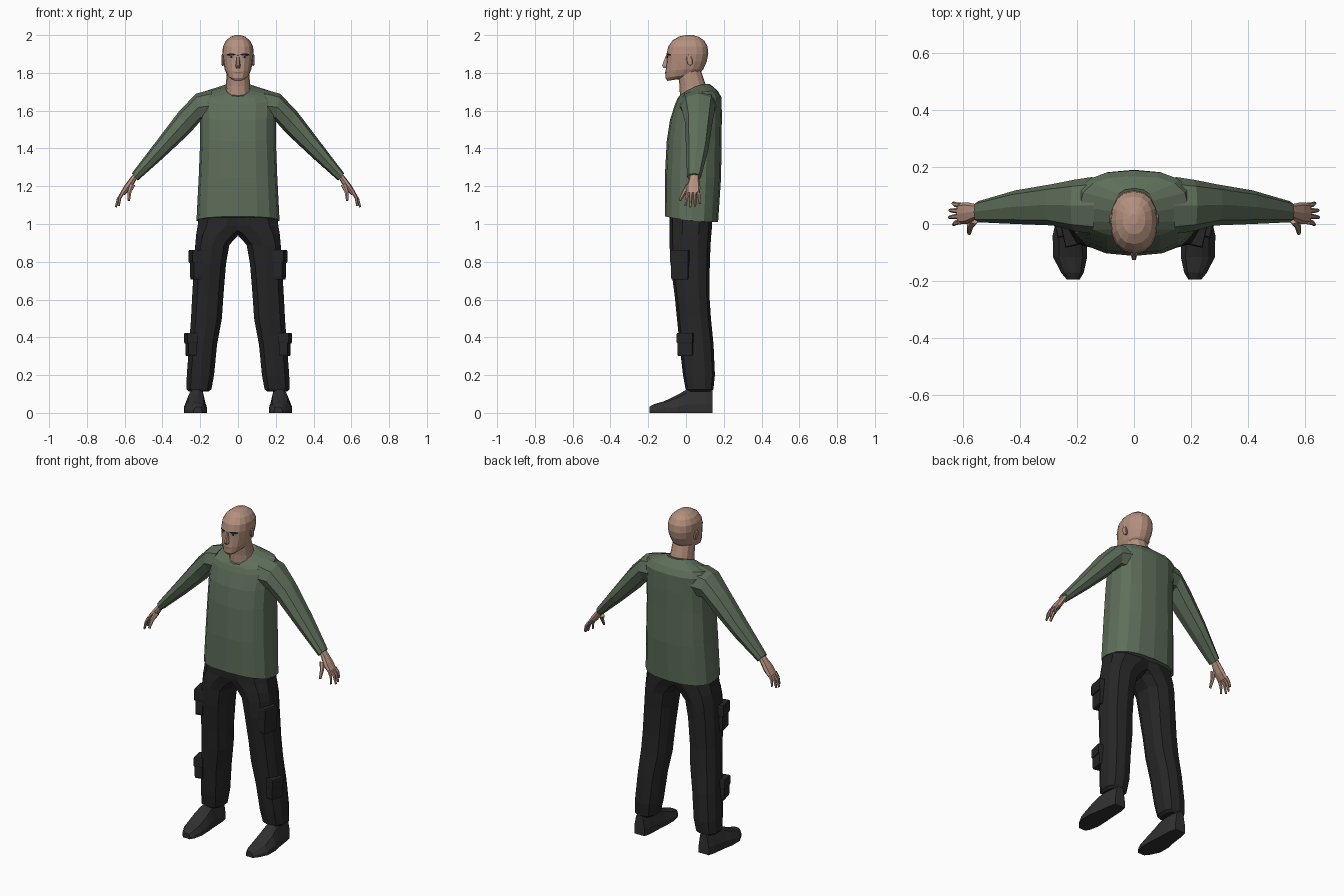
import bpy, bmesh, math
from mathutils import Vector
from mathutils.bvhtree import BVHTree


def material(name, rgb):
    m = bpy.data.materials.new(name)
    m.diffuse_color = (*rgb, 1)
    return m


SKIN = material("skin", (0.46, 0.28, 0.21))
GREEN = material("shirt green", (0.112, 0.156, 0.102))
BLACK = material("trouser black", (0.019, 0.019, 0.020))
BOOT = material("boot grey", (0.030, 0.030, 0.031))
DARK = material("brow dark", (0.012, 0.010, 0.010))
EYE = material("eye grey", (0.25, 0.24, 0.23))
LIP = material("lip brown", (0.27, 0.14, 0.11))


def finish(name, bm, mat, mirror=False):
    bmesh.ops.recalc_face_normals(bm, faces=bm.faces[:])
    me = bpy.data.meshes.new(name)
    bm.to_mesh(me)
    bm.free()
    me.materials.append(mat)
    ob = bpy.data.objects.new(name, me)
    bpy.context.collection.objects.link(ob)
    if mirror:
        ob.modifiers.new("mirror", 'MIRROR').use_mirror_merge = False
    return ob


def loft(rings, bm=None):
    """Skin a list of equal-length point rings and cap both ends."""
    bm = bm or bmesh.new()
    vs = [[bm.verts.new(p) for p in r] for r in rings]
    n = len(vs[0])
    for a, b in zip(vs, vs[1:]):
        for i in range(n):
            j = (i + 1) % n
            bm.faces.new((a[i], a[j], b[j], b[i]))
    bm.faces.new(vs[0])
    bm.faces.new(vs[-1])
    return bm


def oval(n, e=1.0, turn=0.0):
    """Unit superellipse points; e below 1 is boxier."""
    out = []
    for i in range(n):
        a = 2 * math.pi * (i + turn) / n
        c, s = math.cos(a), math.sin(a)
        out.append((math.copysign(abs(c) ** e, c), math.copysign(abs(s) ** e, s)))
    return out


def flat_ring(x0, x1, yf, yb, zf, zb=None, n=16, e=0.8, turn=0.0):
    """Level ring, dipping towards the front from zb to zf."""
    zb = zf if zb is None else zb
    pts = []
    for u, v in oval(n, e, turn):
        t = (v + 1) / 2
        pts.append(((x0 + x1) / 2 + u * (x1 - x0) / 2,
                    yf + t * (yb - yf), zb - (zb - zf) * (1 - t) ** 2))
    return pts


def arm_ring(xt, zt, xb, zb, yf, yb, n=8, e=0.85):
    """Ring across the arm, from its top edge to its bottom edge."""
    return [((xt + xb) / 2 + u * (xt - xb) / 2, (yf + yb) / 2 + v * (yb - yf) / 2,
             (zt + zb) / 2 + u * (zt - zb) / 2) for u, v in oval(n, e)]


def finger(bm, a, b, r0, r1):
    a, b = Vector(a), Vector(b)
    q = (b - a).to_track_quat('Z', 'Y')
    mid = a.lerp(b, 0.5) + Vector((0.006, 0, 0.004))
    loft([[c + q @ Vector((u * r, v * r, 0)) for u, v in oval(6)]
          for c, r in ((a, r0), (mid, (r0 + r1) / 2), (b, r1))], bm)


# Shirt body: hem, chest, shoulder line, neckline
body = [(0.22, -0.110, 0.170, 1.040, 1.010), (0.208, -0.112, 0.186, 1.25, 1.25),
        (0.200, -0.102, 0.188, 1.44, 1.45), (0.200, -0.085, 0.190, 1.55, 1.57),
        (0.205, -0.058, 0.188, 1.635, 1.67), (0.190, -0.046, 0.168, 1.662, 1.705),
        (0.072, -0.038, 0.125, 1.675, 1.742)]
finish("shirt_body", loft([flat_ring(-w, w, yf, yb, zf, zb) for w, yf, yb, zf, zb in body]), GREEN)

# Sleeves
sleeve = [(0.14, 1.712, 0.15, 1.54, -0.035, 0.165), (0.222, 1.69, 0.198, 1.545, -0.025, 0.155),
          (0.312, 1.597, 0.258, 1.478, -0.005, 0.140), (0.435, 1.435, 0.395, 1.35, 0.0, 0.118),
          (0.562, 1.268, 0.530, 1.230, 0.006, 0.080)]
finish("sleeve", loft([arm_ring(*r) for r in sleeve]), GREEN, True)

# Hands: palm, four fingers, thumb
palm = [(0.545, 1.275, 0.53, 1.25, 0.018, 0.068), (0.568, 1.248, 0.545, 1.222, 0.015, 0.070),
        (0.598, 1.208, 0.570, 1.182, 0.000, 0.076), (0.622, 1.168, 0.601, 1.152, 0.000, 0.074)]
hand = loft([arm_ring(*r) for r in palm])
for i, (x, z) in enumerate(((0.632, 1.096), (0.647, 1.090), (0.645, 1.094), (0.634, 1.108))):
    finger(hand, (0.609, 0.009 + i * 0.0185, 1.168), (x, -0.002 + i * 0.025, z), 0.0105, 0.006)
finger(hand, (0.560, 0.014, 1.205), (0.578, -0.033, 1.125), 0.016, 0.007)
finish("hand", hand, SKIN, True)

# Trouser legs: inner x, outer x, front y, back y, height
leg = [(-0.12, 0.210, -0.088, 0.138, 1.06), (-0.09, 0.220, -0.088, 0.138, 0.99),
       (-0.01, 0.226, -0.088, 0.134, 0.945), (0.042, 0.230, -0.087, 0.130, 0.89),
       (0.060, 0.236, -0.082, 0.126, 0.79), (0.074, 0.246, -0.060, 0.124, 0.62),
       (0.082, 0.252, -0.048, 0.132, 0.50), (0.108, 0.262, -0.034, 0.146, 0.36),
       (0.124, 0.274, -0.016, 0.153, 0.20), (0.138, 0.276, -0.002, 0.145, 0.125),
       (0.155, 0.262, 0.010, 0.135, 0.112)]
finish("trouser_leg", loft([flat_ring(a, b, yf, yb, z, n=10, turn=0.5)
                            for a, b, yf, yb, z in leg]), BLACK, True)


# Cargo pockets with flaps
def slab(bm, x, y, z, sx, sy, sz, turn):
    c, s = math.cos(turn), math.sin(turn)
    rings = []
    for h, k in ((-1, 0.92), (-0.8, 1), (0.8, 1), (1, 0.92)):
        rings.append([(x + c * u * sx * k - s * v * sy * k, y + s * u * sx * k + c * v * sy * k,
                       z + h * sz) for u, v in ((-1, -1), (1, -1), (1, 1), (-1, 1))])
    loft(rings, bm)


pockets = bmesh.new()
for x, y, z, w, h in ((0.222, -0.030, 0.785, 0.046, 0.078), (0.248, -0.002, 0.362, 0.040, 0.062)):
    slab(pockets, x, y, z - h * 0.1, 0.022, w, h * 0.9, -0.22)
    slab(pockets, x + 0.002, y, z + h * 0.55, 0.027, w * 1.06, h * 0.45, -0.22)
finish("cargo_pocket", pockets, BLACK, True)

# Boots, lofted from toe to heel: y, inner x, outer x, top z
boot = [(-0.194, 0.190, 0.236, 0.032), (-0.170, 0.176, 0.256, 0.046), (-0.115, 0.164, 0.284, 0.062),
        (-0.040, 0.166, 0.285, 0.098), (0.005, 0.170, 0.275, 0.125), (0.100, 0.174, 0.262, 0.135),
        (0.140, 0.184, 0.252, 0.130)]
shape = ((0, 0), (1, 0), (1, 0.35), (0.82, 0.85), (0.62, 1), (0.36, 1), (0.14, 0.85), (0, 0.35))
finish("boot", loft([[(a + u * (b - a), y, v * h) for u, v in shape] for y, a, b, h in boot]), BOOT, True)

# Neck
neck = [(0.070, -0.032, 0.118, 1.66), (0.064, -0.034, 0.106, 1.73), (0.060, -0.045, 0.080, 1.81)]
finish("neck", loft([flat_ring(-w, w, a, b, z, n=12, e=0.9) for w, a, b, z in neck]), SKIN)

# Head
head = [(0.030, -0.098, -0.020, 1.757, 1.768), (0.056, -0.108, 0.066, 1.772, 1.79),
        (0.070, -0.108, 0.092, 1.81, 1.82), (0.078, -0.104, 0.110, 1.855, 1.86),
        (0.083, -0.103, 0.118, 1.90, 1.90), (0.080, -0.094, 0.114, 1.94, 1.94),
        (0.064, -0.070, 0.097, 1.973, 1.97), (0.040, -0.036, 0.070, 1.993, 1.99),
        (0.014, -0.002, 0.036, 2.0, 2.0)]
head_bm = loft([flat_ring(-w, w, a, b, zf, zb, e=0.88) for w, a, b, zf, zb in head])
tree = BVHTree.FromBMesh(head_bm)
finish("head", head_bm, SKIN)


# Face plates laid on the surface of the head
def face_plate(name, x0, x1, z0, z1, mat, lift, mirror=True, slope=0.0):
    bm = bmesh.new()
    cols = []
    for i in range(5):
        x = x0 + (x1 - x0) * i / 4
        taper = 0.45 if i in (0, 4) else 1
        col = []
        for z in (z0, z1):
            zz = (z0 + z1) / 2 + (z - (z0 + z1) / 2) * taper + slope * i / 4
            hit = tree.ray_cast(Vector((x, -1, zz)), Vector((0, 1, 0)))[0]
            col.append(bm.verts.new((x, hit.y - lift, zz)))
        cols.append(col)
    for a, b in zip(cols, cols[1:]):
        bm.faces.new((a[0], b[0], b[1], a[1]))
    finish(name, bm, mat, mirror)


face_plate("eyebrow", 0.014, 0.060, 1.892, 1.903, DARK, 0.004, slope=-0.002)
face_plate("eye", 0.020, 0.050, 1.877, 1.890, EYE, 0.002)
face_plate("iris", 0.030, 0.040, 1.878, 1.890, DARK, 0.003)
face_plate("mouth", -0.026, 0.026, 1.798, 1.804, LIP, 0.002, False)

# Nose
nose = [[(-0.007, -0.095, 1.895), (0.007, -0.095, 1.895), (0.004, -0.106, 1.893), (-0.004, -0.106, 1.893)],
        [(-0.014, -0.100, 1.838), (0.014, -0.100, 1.838), (0.006, -0.127, 1.838), (-0.006, -0.127, 1.838)],
        [(-0.012, -0.100, 1.824), (0.012, -0.100, 1.824), (0.004, -0.118, 1.826), (-0.004, -0.118, 1.826)]]
finish("nose", loft(nose), SKIN)

# Ears
ear = [[(x, 0.018 + v * 0.017 * k - u * 0.005, 1.868 + u * 0.031 * k) for u, v in oval(8)]
       for x, k in ((0.070, 0.85), (0.084, 1.0), (0.087, 0.8))]
finish("ear", loft(ear), SKIN, True)
